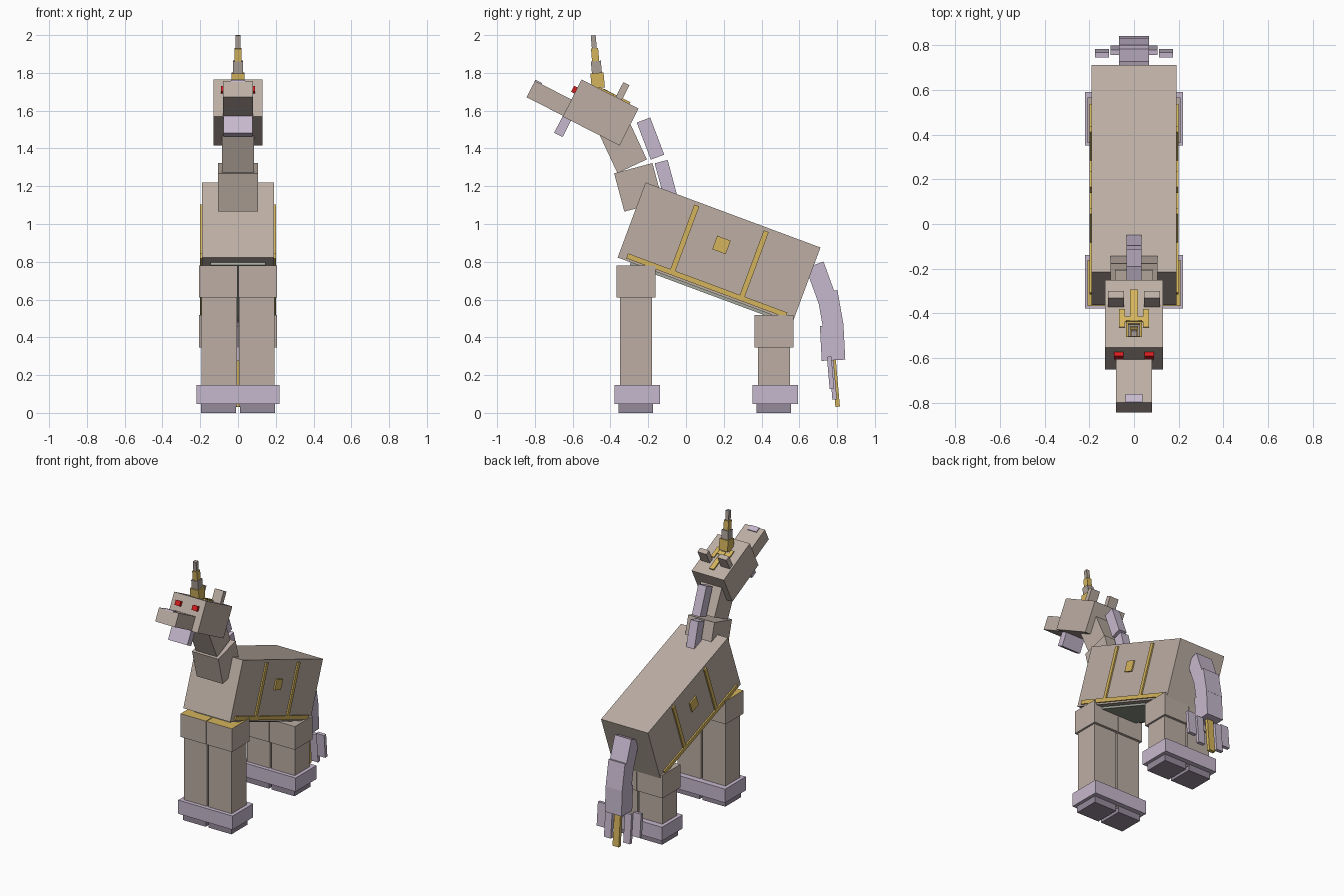
import bpy, bmesh, math
from mathutils import Matrix

if "Cube" in bpy.data.objects:
    bpy.data.objects.remove(bpy.data.objects["Cube"], do_unlink=True)


def material(name, srgb):
    lin = [((c / 255 + 0.055) / 1.055) ** 2.4 for c in srgb] + [1.0]
    m = bpy.data.materials.new(name)
    m.use_nodes = True
    m.diffuse_color = lin
    m.node_tree.nodes["Principled BSDF"].inputs["Base Color"].default_value = lin
    return m


TAN = material("warm tan", (188, 174, 164))
LAVENDER = material("lavender", (198, 184, 205))
SOLE = material("dusky purple", (150, 139, 156))
GOLD = material("gold", (212, 180, 92))
HORN = material("horn grey", (172, 160, 152))
RED = material("red", (215, 28, 30))
SAGE = material("sage grey", (165, 170, 158))


def box(name, size, x, y, z, tilt=0.0, mat=TAN, top=None):
    """Box of the given size centred at x, y, z, pitched about the x axis."""
    bm = bmesh.new()
    bmesh.ops.create_cube(bm, size=1.0, matrix=Matrix.Diagonal((*size, 1.0)))
    bm.normal_update()
    me = bpy.data.meshes.new(name)
    me.materials.append(mat)
    if top:
        me.materials.append(top)
        for f in bm.faces:
            f.material_index = 1 if f.normal.z > 0.9 else 0
    bm.to_mesh(me)
    bm.free()
    ob = bpy.data.objects.new(name, me)
    ob.location = (x, y, z)
    ob.rotation_euler.x = math.radians(tilt)
    bpy.context.collection.objects.link(ob)
    return ob


def place(frame, u, v):
    """Turn a position along a pitched part (u back, v up) into y, z."""
    y, z, tilt = frame
    c, s = math.cos(math.radians(tilt)), math.sin(math.radians(tilt))
    return y + u * c - v * s, z + u * s + v * c


def on(frame, name, size, x, u, v, mat):
    y, z = place(frame, u, v)
    return box(name, size, x, y, z, frame[2], mat)


SIDES = (("left", 1), ("right", -1))

# Body with belly plate and gold side trim
BODY = (0.175, 0.849, -20.4)
box("body", (0.38, 0.988, 0.424), 0, *BODY)
on(BODY, "belly_plate", (0.29, 0.84, 0.03), 0, 0, -0.212, SAGE)
for side, s in SIDES:
    x = s * 0.19
    on(BODY, f"{side}_bottom_trim", (0.02, 0.90, 0.028), x, 0, -0.186, GOLD)
    for part, u in (("front", -0.197), ("rear", 0.195)):
        on(BODY, f"{side}_{part}_band", (0.02, 0.028, 0.365), x, u, 0.01, GOLD)
    on(BODY, f"{side}_emblem_plate", (0.02, 0.076, 0.076), x, -0.002, 0.042, GOLD)

# Legs: post, upper cap, hoof band and sole
for part, y, top, cap_top in (("front", -0.265, 0.78, GOLD), ("rear", 0.465, 0.517, None)):
    for side, s in SIDES:
        name, x = f"{part}_{side}", s * 0.1
        box(f"{name}_leg", (0.188, 0.17, top - 0.07), x, y, top / 2)
        box(f"{name}_leg_cap", (0.205, 0.206, 0.17), s * 0.105, y, top - 0.085, top=cap_top)
        box(f"{name}_hoof", (0.24, 0.24, 0.1), x, y + 0.007, 0.098, mat=LAVENDER)
        box(f"{name}_sole", (0.185, 0.183, 0.05), s * 0.104, y, 0.025, mat=SOLE)

# Neck and mane
box("lower_neck", (0.212, 0.21, 0.21), 0, -0.252, 1.194, 15)
box("upper_neck", (0.17, 0.172, 0.25), 0, -0.338, 1.419, 25)
box("lower_mane", (0.066, 0.071, 0.22), 0, -0.103, 1.224, 15, LAVENDER)
box("upper_mane", (0.066, 0.076, 0.21), 0, -0.188, 1.452, 20.7, LAVENDER)

# Head, snout and jaw
HEAD = (-0.452, 1.59, -27)
box("head", (0.26, 0.338, 0.22), 0, *HEAD)
SNOUT = (-0.717, 1.661, -27)
box("snout", (0.16, 0.235, 0.097), 0, *SNOUT)
on(SNOUT, "nose_plate", (0.074, 0.04, 0.012), 0, -0.098, 0.049, LAVENDER)
box("jaw", (0.156, 0.05, 0.1), 0, -0.653, 1.516, -27, LAVENDER)

# Eyes, ears and gold head trim
for side, s in SIDES:
    on(HEAD, f"{side}_eye", (0.042, 0.03, 0.035), s * 0.069, -0.174, 0.045, RED)
    on(HEAD, f"{side}_ear", (0.072, 0.036, 0.1), s * 0.081, 0.052, 0.148, TAN)
    on(HEAD, f"{side}_brow_trim", (0.027, 0.09, 0.016), s * 0.053, -0.025, 0.11, GOLD)
on(HEAD, "crown_trim", (0.036, 0.16, 0.016), 0, 0.036, 0.112, GOLD)
on(HEAD, "cross_trim", (0.09, 0.025, 0.012), 0, -0.03, 0.11, GOLD)

# Stepped horn
for i, (w, y, z, h, mat) in enumerate((
        (0.07, -0.468, 1.76, 0.08, GOLD), (0.053, -0.474, 1.825, 0.075, HORN),
        (0.038, -0.481, 1.892, 0.075, GOLD), (0.026, -0.488, 1.96, 0.078, HORN))):
    box(f"horn_step_{i + 1}", (w, w, h), 0, y, z, 5, mat)

# Tail: three curving segments and hanging tips
for i, (d, h, y, z, tilt) in enumerate((
        (0.10, 0.20, 0.715, 0.69, 20), (0.11, 0.19, 0.764, 0.547, 10),
        (0.125, 0.185, 0.776, 0.371, 3))):
    box(f"tail_segment_{i + 1}", (0.134, d, h), 0, y, z, tilt, LAVENDER)
for side, s in SIDES:
    box(f"{side}_outer_tail_tip", (0.064, 0.024, 0.17), s * 0.143, 0.765, 0.213, 5, LAVENDER)
    box(f"{side}_inner_tail_tip", (0.055, 0.024, 0.21), s * 0.078, 0.778, 0.175, 5, LAVENDER)
box("middle_tail_tip", (0.05, 0.024, 0.25), 0, 0.792, 0.157, 5, GOLD)
